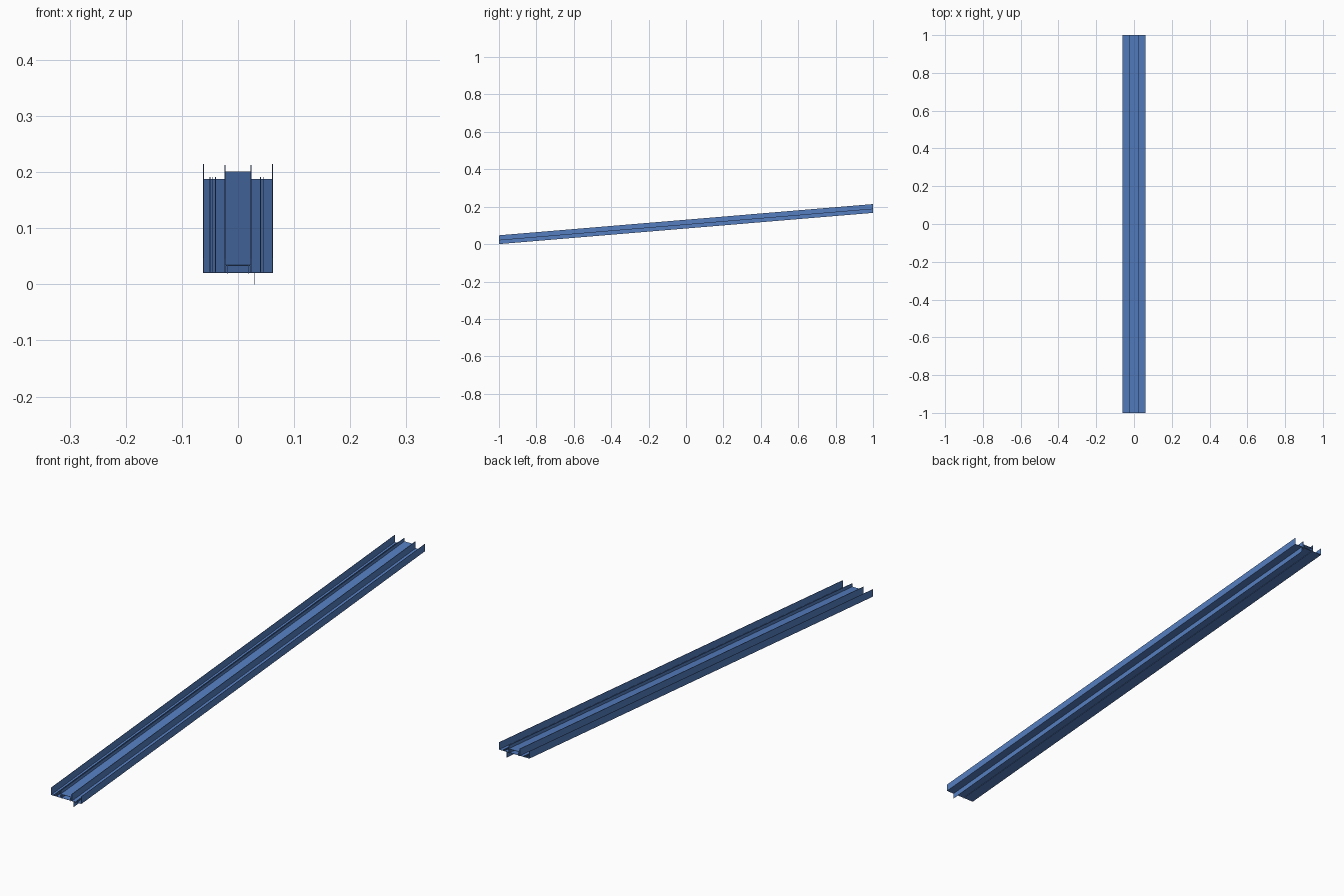
import bpy
import bmesh
from mathutils import Matrix

cube = bpy.data.objects.get("Cube")
if cube:
    bpy.data.objects.remove(cube, do_unlink=True)

RISE = 0.167   # height gained from front to back
LENGTH = 2.0

blue = bpy.data.materials.new("steel_blue")
blue.use_nodes = True
colour = (0.09, 0.21, 0.53, 1)
blue.diffuse_color = colour
blue.node_tree.nodes["Principled BSDF"].inputs["Base Color"].default_value = colour


def strip(name, x0, x1, z0, z1):
    """Full-length sloping bar; heights are those at the front end."""
    bm = bmesh.new()
    bmesh.ops.create_cube(bm, size=1)
    size = Matrix.Diagonal((x1 - x0, LENGTH, z1 - z0, 1))
    place = Matrix.Translation(((x0 + x1) / 2, 0, (z0 + z1) / 2 + RISE / 2))
    slope = Matrix.Identity(4)
    slope[2][1] = RISE / LENGTH
    bm.transform(place @ slope @ size)
    mesh = bpy.data.meshes.new(name)
    bm.to_mesh(mesh)
    bm.free()
    mesh.materials.append(blue)
    obj = bpy.data.objects.new(name, mesh)
    bpy.context.collection.objects.link(obj)


def wall(name, x, z0, z1, thick=0.001):
    strip(name, x - thick / 2, x + thick / 2, z0, z1)


# Base sheet and raised centre deck
strip("base_sheet", -0.062, 0.062, 0.02, 0.021)
strip("centre_deck", -0.023, 0.023, 0.033, 0.034)

# Paired upright walls
for side, s in (("left", 1), ("right", -1)):
    wall(side + "_outer_flange", s * 0.0615, 0.02, 0.047)
    wall(side + "_inner_wall", s * 0.023, 0.02, 0.046, 0.002)
    wall(side + "_deck_support", s * 0.018, 0.018, 0.034)

# Low ribs on the side channels
for i, x in enumerate((-0.05, -0.046, -0.04, 0.04, 0.045)):
    wall(f"channel_rib_{i + 1}", x, 0.02, 0.024, 0.0015)

# Fin hanging below the base
wall("lower_fin", 0.03, 0.0, 0.02)
